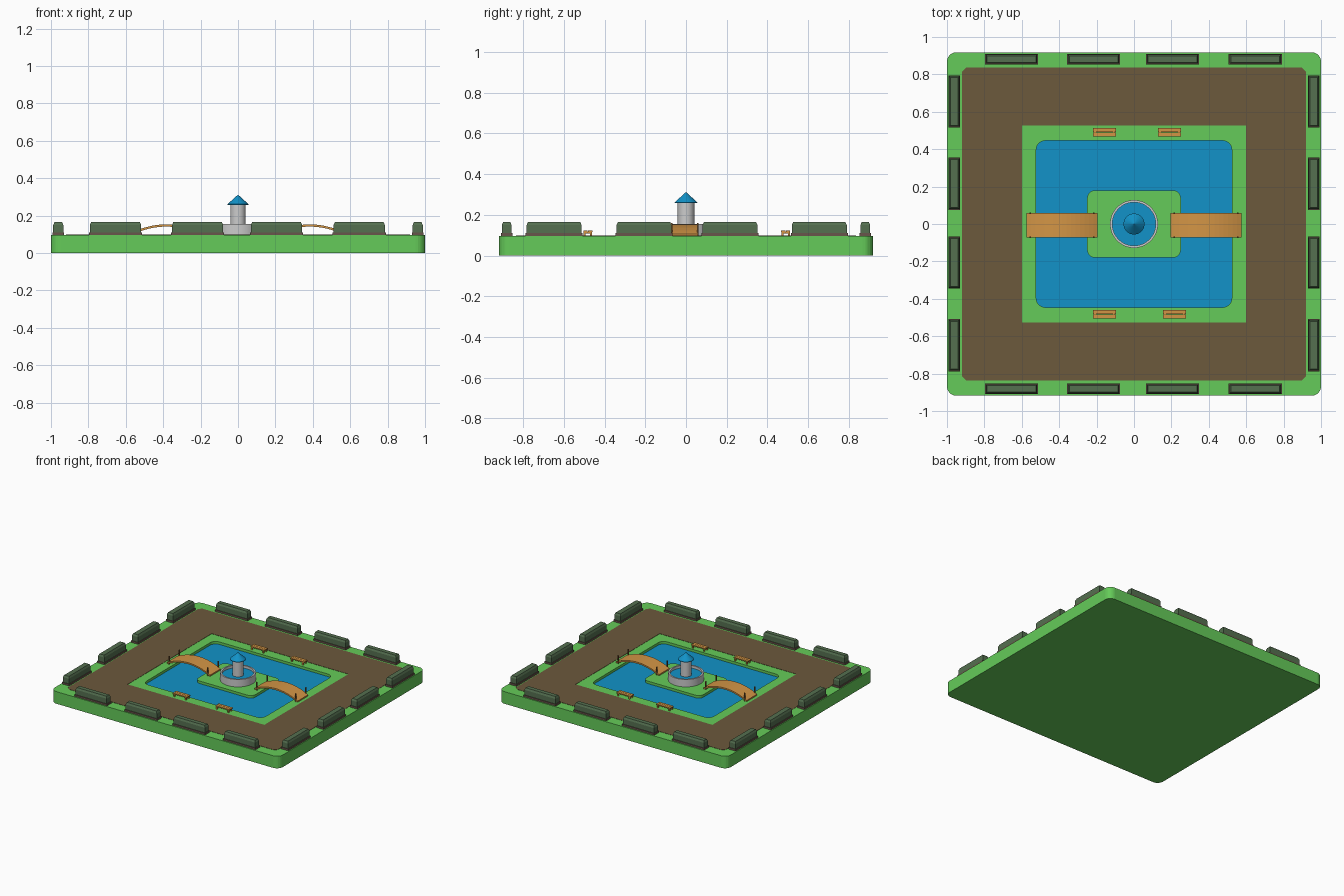
import bpy, bmesh, math

if "Cube" in bpy.data.objects:
    bpy.data.objects.remove(bpy.data.objects["Cube"])

TOP = 0.096     # lawn level
WATER = 0.076   # pond level


def mat(name, r, g, b):
    m = bpy.data.materials.new(name)
    m.diffuse_color = (r, g, b, 1)
    m.use_nodes = True
    m.node_tree.nodes["Principled BSDF"].inputs["Base Color"].default_value = m.diffuse_color
    return m


GRASS = mat("grass", 0.13, 0.60, 0.10)
EARTH = mat("earth", 0.15, 0.10, 0.045)
BLUE = mat("water_blue", 0.006, 0.29, 0.58)
LEAF = mat("hedge_green", 0.09, 0.16, 0.08)
SOIL = mat("planter_brown", 0.14, 0.09, 0.07)
WOOD = mat("wood", 0.65, 0.30, 0.06)
POST = mat("post_brown", 0.20, 0.10, 0.03)


def loft(name, rings, material=None, cap_start=True, cap_end=True, closed=False):
    """Skin matching point rings, optionally capped or closed into a loop."""
    bm = bmesh.new()
    loops = [[bm.verts.new(p) for p in ring] for ring in rings]
    pairs = list(zip(loops, loops[1:])) + ([(loops[-1], loops[0])] if closed else [])
    for a, b in pairs:
        for i in range(len(a)):
            j = (i + 1) % len(a)
            bm.faces.new((a[i], a[j], b[j], b[i]))
    if cap_start and not closed:
        bm.faces.new(loops[0][::-1])
    if cap_end and not closed:
        bm.faces.new(loops[-1])
    if len(loops) > 1 and cap_start:
        bmesh.ops.recalc_face_normals(bm, faces=bm.faces)
    me = bpy.data.meshes.new(name)
    bm.to_mesh(me)
    bm.free()
    ob = bpy.data.objects.new(name, me)
    bpy.context.collection.objects.link(ob)
    if material:
        me.materials.append(material)
    return ob


def rounded(hx, hy, r, z, seg=6):
    pts = []
    for q, (sx, sy) in enumerate([(1, 1), (-1, 1), (-1, -1), (1, -1)]):
        for k in range(seg + 1):
            a = (q + k / seg) * math.pi / 2
            pts.append((sx * (hx - r) + r * math.cos(a), sy * (hy - r) + r * math.sin(a), z))
    return pts


def rect(cx, cy, hx, hy, z):
    return [(cx + sx * hx, cy + sy * hy, z) for sx, sy in [(1, 1), (-1, 1), (-1, -1), (1, -1)]]


def box(name, cx, cy, hx, hy, z0, z1, material):
    return loft(name, [rect(cx, cy, hx, hy, z0), rect(cx, cy, hx, hy, z1)], material)


def lathe(name, profile, material=None, n=48, **kw):
    rings = [[(r * math.cos(2 * math.pi * i / n), r * math.sin(2 * math.pi * i / n), z)
              for i in range(n)] for r, z in profile]
    ob = loft(name, rings, material, **kw)
    bpy.ops.object.select_all(action='DESELECT')
    ob.select_set(True)
    bpy.context.view_layer.objects.active = ob
    bpy.ops.object.shade_smooth_by_angle(angle=math.radians(30))
    return ob


# lawn slab with a sunken pond basin
loft("lawn", [rounded(1, 0.918, 0.05, 0), rounded(1, 0.918, 0.05, TOP),
              rounded(0.523, 0.446, 0.05, TOP), rounded(0.523, 0.446, 0.05, WATER - 0.002)], GRASS)
loft("pond_water", [rounded(0.523, 0.446, 0.05, WATER)], BLUE, cap_start=False)
loft("island", [rounded(0.25, 0.18, 0.04, WATER), rounded(0.25, 0.18, 0.04, TOP)], GRASS)

# dirt path as a thin ring with clipped corners
outer = rounded(0.92, 0.836, 0.022, TOP + 0.002, 1)
inner = rounded(0.6, 0.527, 0.0, TOP + 0.002, 1)
loft("path", [[(x, y, TOP - 0.002) for x, y, z in outer], outer, inner,
              [(x, y, TOP - 0.002) for x, y, z in inner]], EARTH, closed=True)


# hedges in low planters round the border
def hedge(cx, cy, hx, hy):
    box("planter", cx, cy, hx, hy, TOP, TOP + 0.014, SOIL)
    steps = [(0.005, TOP + 0.014), (0.005, 0.150), (0.012, 0.165)]
    loft("hedge", [rect(cx, cy, hx - d, hy - d, z) for d, z in steps], LEAF)


for t in (-0.655, -0.216, 0.206, 0.648):
    for s in (-1, 1):
        hedge(t, s * 0.881, 0.142, 0.029)
        hedge(s * 0.961, -t, 0.032, 0.14)

# arched bridges with corner posts
for s in (-1, 1):
    n = 16
    sections = []
    for i in range(n + 1):
        u = 2 * i / n - 1
        x = s * 0.384 + u * 0.19
        z = TOP + 0.005 + 0.047 * (1 - u * u)
        sections.append([(x, -0.072, z - 0.007), (x, 0.06, z - 0.007),
                         (x, 0.06, z + 0.005), (x, -0.072, z + 0.005)])
    loft("bridge", sections, WOOD)
    for x in (0.215, 0.555):
        for y in (-0.070, 0.058):
            box("bridge_post", s * x, y, 0.004, 0.004, TOP, 0.160, POST)

# benches beside the pond
for cx, cy in [(-0.158, 0.49), (0.19, 0.49), (-0.158, -0.482), (0.216, -0.482)]:
    for dy in (-0.0115, 0.0115):
        box("bench_plank", cx, cy + dy, 0.062, 0.0105, TOP + 0.019, TOP + 0.027, WOOD)
    for dx in (-0.05, 0.05):
        box("bench_rail", cx + dx, cy, 0.005, 0.021, TOP + 0.013, TOP + 0.019, WOOD)
        for dy in (-0.016, 0.016):
            box("bench_leg", cx + dx, cy + dy, 0.005, 0.005, TOP, TOP + 0.013, WOOD)

# fountain: basin, water, column and blue cone roof
lathe("fountain_basin", [(0.128, TOP), (0.128, 0.155), (0.116, 0.155), (0.116, 0.128)])
lathe("fountain_water", [(0.116, 0.135)], BLUE, cap_start=False)
lathe("fountain_column", [(0.041, 0.13), (0.041, 0.257)], n=32)
lathe("fountain_cone", [(0.056, 0.257), (0.056, 0.261), (0.001, 0.311)], BLUE, n=32)
